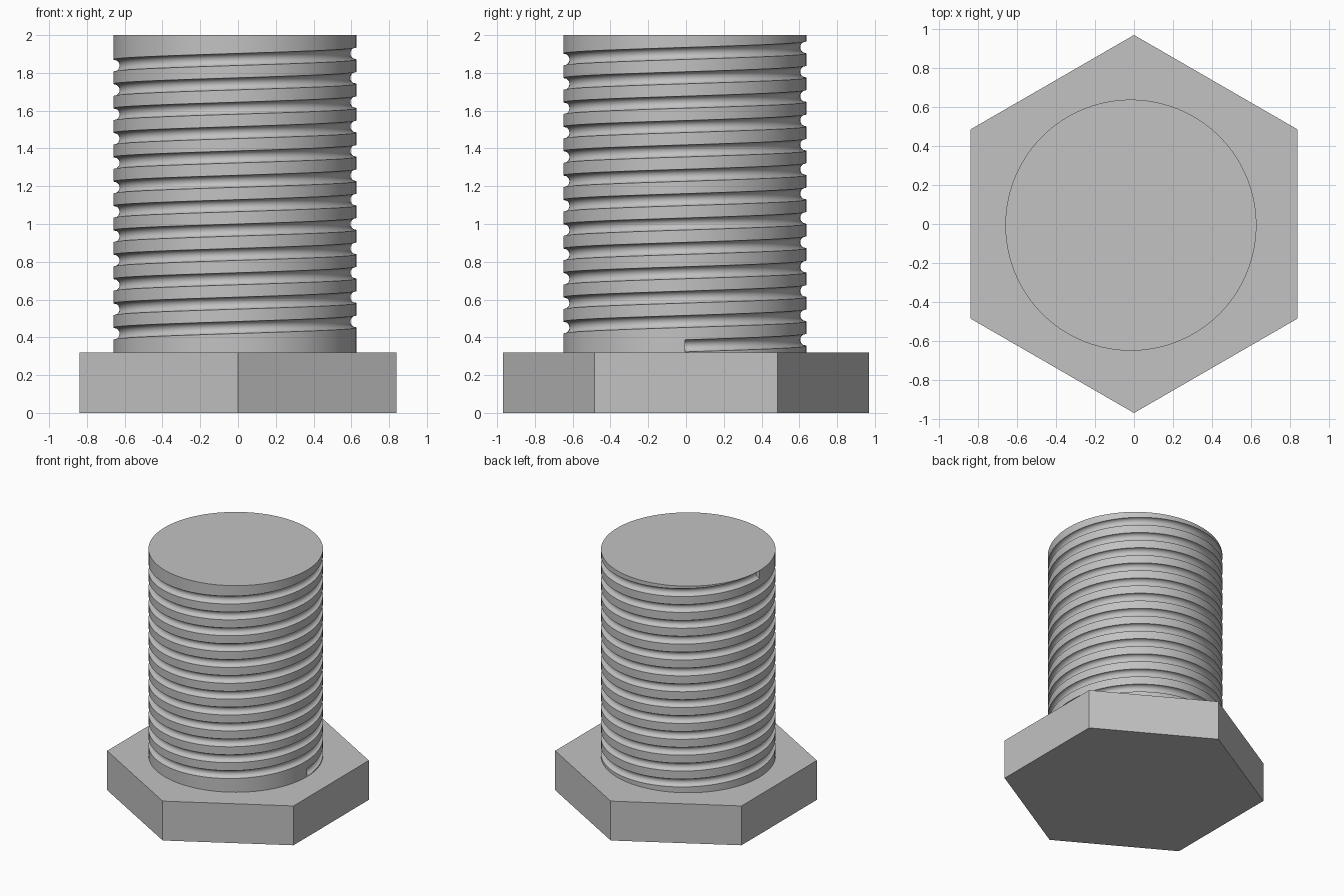
import bpy
import bmesh
from math import sin, cos, pi, radians

if "Cube" in bpy.data.objects:
    bpy.data.objects.remove(bpy.data.objects["Cube"], do_unlink=True)

steel = bpy.data.materials.new("grey_steel")
steel.use_nodes = True
GREY = (0.54, 0.54, 0.54, 1)
steel.diffuse_color = GREY
steel.node_tree.nodes["Principled BSDF"].inputs["Base Color"].default_value = GREY

HEAD_R, HEAD_H = 0.968, 0.32
SHAFT_R, SHAFT_X, SHAFT_Y = 0.643, -0.016, -0.006
FOOT, TOP = 0.28, 2.0              # the shaft is sunk a little into the head
START, PITCH, GROOVE = 0.355, 0.129, 0.032
HALF_STEPS, ARC_STEPS = 72, 10


def finish(bm, name):
    bmesh.ops.recalc_face_normals(bm, faces=bm.faces)
    mesh = bpy.data.meshes.new(name)
    bm.to_mesh(mesh)
    bm.free()
    obj = bpy.data.objects.new(name, mesh)
    bpy.context.collection.objects.link(obj)
    mesh.materials.append(steel)
    return obj


# Hexagonal head with corners to the front and back
bm = bmesh.new()
ring = [bm.verts.new((HEAD_R * sin(i * pi / 3), HEAD_R * cos(i * pi / 3), 0)) for i in range(6)]
base = bm.faces.new(ring)
side = bmesh.ops.extrude_face_region(bm, geom=[base], use_keep_orig=True)
bmesh.ops.translate(bm, vec=(0, 0, HEAD_H),
                    verts=[g for g in side["geom"] if isinstance(g, bmesh.types.BMVert)])
finish(bm, "bolt_head")


# Threaded shaft: upright sections swept round, with round grooves climbing as they go
def section(bm, angle, grooves):
    points = [(SHAFT_R, FOOT)]
    for k in range(grooves):
        mid = START + PITCH * (k + angle / (2 * pi))
        for i in range(ARC_STEPS + 1):
            a = pi * i / ARC_STEPS
            points.append((SHAFT_R - GROOVE * sin(a), mid - GROOVE * cos(a)))
    points.append((SHAFT_R, TOP))
    return [bm.verts.new((SHAFT_X + r * cos(angle), SHAFT_Y + r * sin(angle), z))
            for r, z in points]


def sweep(bm, first_angle, grooves):
    columns = [section(bm, first_angle + pi * j / HALF_STEPS, grooves)
               for j in range(HALF_STEPS + 1)]
    for left, right in zip(columns, columns[1:]):
        for i in range(len(left) - 1):
            bm.faces.new((left[i], right[i], right[i + 1], left[i + 1]))
    return columns


bm = bmesh.new()
left_half = sweep(bm, 0, 13)
right_half = sweep(bm, pi, 12)

# Flat walls where the groove begins and ends
arc = ARC_STEPS + 1
bm.faces.new(left_half[0][1:1 + arc])
bm.faces.new(left_half[-1][-1 - arc:-1])

# Flat ends of the shaft
for end in (0, -1):
    bm.faces.new([c[end] for c in left_half[:-1] + right_half[:-1]])
bmesh.ops.remove_doubles(bm, verts=bm.verts, dist=0.0001)
shaft = finish(bm, "threaded_shaft")

bpy.ops.object.select_all(action='DESELECT')
shaft.select_set(True)
bpy.context.view_layer.objects.active = shaft
bpy.ops.object.shade_smooth_by_angle(angle=radians(35))
